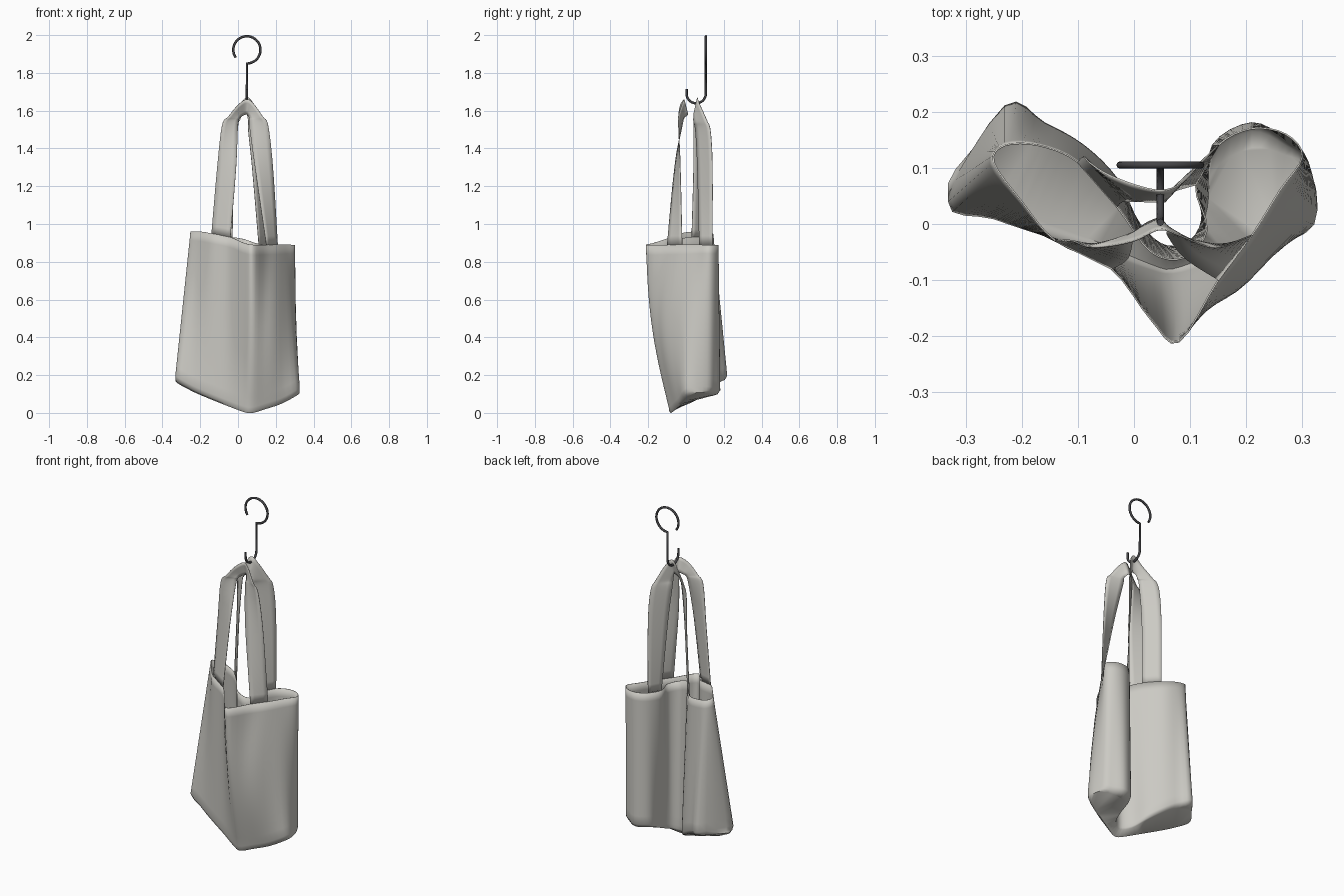
import bpy
import bmesh
import math
from mathutils import Vector

if "Cube" in bpy.data.objects:
    bpy.data.objects.remove(bpy.data.objects["Cube"], do_unlink=True)


def make_material(name, colour):
    mat = bpy.data.materials.new(name)
    mat.use_nodes = True
    mat.diffuse_color = (*colour, 1)
    mat.node_tree.nodes["Principled BSDF"].inputs["Base Color"].default_value = (*colour, 1)
    return mat


canvas = make_material("pale canvas", (0.6, 0.59, 0.55))
metal = make_material("dark metal", (0.06, 0.06, 0.065))


def points(text):
    """Read 'x y z, x y z' given in hundredths of a unit."""
    return [Vector([float(n) / 100 for n in p.split()]) for p in text.split(",")]


def spline(pts, steps, closed):
    """Smooth line through all the points."""
    n = len(pts)
    pick = (lambda i: pts[i % n]) if closed else (lambda i: pts[max(0, min(i, n - 1))])
    line = []
    for i in range(n if closed else n - 1):
        a, b, c, d = (pick(i + k) for k in (-1, 0, 1, 2))
        for s in range(steps):
            t = s / steps
            line.append(b + (c - a) * t / 2 + (a * 2 - b * 5 + c * 4 - d) * t ** 2 / 2
                        + (b * 3 - a - c * 3 + d) * t ** 3 / 2)
    return line if closed else line + [pts[-1]]


def cloth(name, rows, closed=False, capped=False):
    """Sheet of quads through the rows of points, given a thin thickness."""
    bm = bmesh.new()
    grid = [[bm.verts.new(p) for p in row] for row in rows]
    for upper, lower in zip(grid, grid[1:]):
        count = len(upper)
        for i in range(count if closed else count - 1):
            j = (i + 1) % count
            bm.faces.new((upper[i], lower[i], lower[j], upper[j]))
    if capped:
        floor = bm.faces.new(list(reversed(grid[-1])))
        bmesh.ops.triangulate(bm, faces=[floor])
    bmesh.ops.recalc_face_normals(bm, faces=bm.faces)
    mesh = bpy.data.meshes.new(name)
    bm.to_mesh(mesh)
    bm.free()
    obj = bpy.data.objects.new(name, mesh)
    bpy.context.collection.objects.link(obj)
    mesh.materials.append(canvas)
    thick = obj.modifiers.new("thickness", "SOLIDIFY")
    thick.thickness = 0.003
    thick.offset = 0
    bpy.ops.object.select_all(action="DESELECT")
    obj.select_set(True)
    bpy.context.view_layer.objects.active = obj
    bpy.ops.object.shade_smooth_by_angle(angle=math.radians(60))


# Bag body: a sagging rim, folded deeply inward at the back, joined to a tilted base
rim = points("-25 11 96, -20 4 96, -14 -3 95, -4 -8 93, 3 -17 90, 8 -21 89, 15 -10 89,"
             "21 -2 89, 26 6 89, 30 12 89, 27 16 89, 21 17 89, 15 14 89, 11 7 89,"
             "13 -1 89, 9 -6 90, 3 -5 92, -3 3 93, -10 11 93, -17 14 94, -23 14 95")
base = points("-33 4 17, -25 1 12, -16 -2 8, -6 -5 4, 2 -8 1, 7 -9 0, 14 -7 2,"
              "23 -4 5, 32 0 10, 31 11 11, 27 15 10, 21 18 9, 14 14 9, 13 5 6,"
              "11 -2 4, 6 -4 3, 1 0 4, -3 8 7, -9 14 11, -16 18 15, -23 21 17")
STEPS, ROWS = 4, 16
rim_line = spline(rim, STEPS, True)
base_line = spline(base, STEPS, True)


def wall_row(t):
    row = []
    for k, (top, low) in enumerate(zip(rim_line, base_line)):
        p = top.lerp(low + Vector((0, 0, 0.03)), t)
        # slack cloth bellies forward beside the front fold
        swell = math.sin(math.pi * t)
        p.y -= 0.055 * swell * math.exp(-((k / STEPS - 6.6) / 1.2) ** 2)
        p.y -= 0.02 * swell * math.exp(-((k / STEPS - 5) / 1.5) ** 2)
        row.append(p)
    return row


def floor_row(inset, lift):
    """Rounded lower edge, drawn in toward a V-shaped keel."""
    row = []
    for p in base_line:
        keel = Vector((p.x, 0.55 * abs(p.x - 0.06) - 0.06, p.z))
        row.append(p.lerp(keel, inset) + Vector((0, 0, lift)))
    return row


rows = [wall_row(r / ROWS) for r in range(ROWS + 1)]
rows += [floor_row(0.09, 0.01), floor_row(0.28, 0)]
cloth("bag_body", rows, closed=True, capped=True)


# Straps: ribbons between an outer and an inner edge, gathered at the hook
def strap(name, outer, inner):
    a = spline(points(outer), 6, False)
    b = spline(points(inner), 6, False)
    cloth(name, [[p.lerp(q, s / 4) for p, q in zip(a, b)] for s in range(5)])


strap("front_strap",
      "-14 -3 95, -11 -3 130, -8.5 -4 152, -5 -4 157, 0 -3 163, 4.5 -1 166,"
      "8 -2 164, 13 -4 157, 16 -4 152, 18.5 -3 130, 21 -2 89",
      "-4 -8 93, -1 -6 130, 0 -2 152, 1 -1 156, 2 0 157, 4.5 1 158,"
      "5.5 0 157, 6 -1 156, 6 -2 152, 9 -6 130, 15 -10 89")
strap("back_strap",
      "-10 11 93, -9 12 130, -8 11 150, -5 9 156, 0 7 162, 4.5 6 167,"
      "8 7 164, 12 11 155, 14 13 149, 15 14 130, 15 14 89",
      "-3 3 93, -2 4 130, 0 4 152, 1 4 155, 2 4 157, 4.5 4 158,"
      "5 4 157, 5.5 4 154, 5.5 5 149, 7.5 6 130, 11 7 89")

# Hook: upturned tip, curved bottom, shaft and open ring
X, BACK = 0.047, 0.105
path = [Vector((X, 0.003, 1.715))]
for k in range(13):
    a = math.pi * (1 + k / 12)
    path.append(Vector((X, 0.054 + 0.051 * math.cos(a), 1.69 + 0.051 * math.sin(a))))
for k in range(41):
    a = math.radians(-90 + 305 * k / 40)
    path.append(Vector((X + 0.072 * math.cos(a), BACK, 1.922 + 0.072 * math.sin(a))))
curve = bpy.data.curves.new("hook", "CURVE")
curve.dimensions = "3D"
curve.bevel_depth = 0.0065
curve.bevel_resolution = 2
curve.use_fill_caps = True
wire = curve.splines.new("POLY")
wire.points.add(len(path) - 1)
for point, p in zip(wire.points, path):
    point.co = (*p, 1)
wire.use_smooth = True
curve.materials.append(metal)
bpy.context.collection.objects.link(bpy.data.objects.new("hook", curve))
